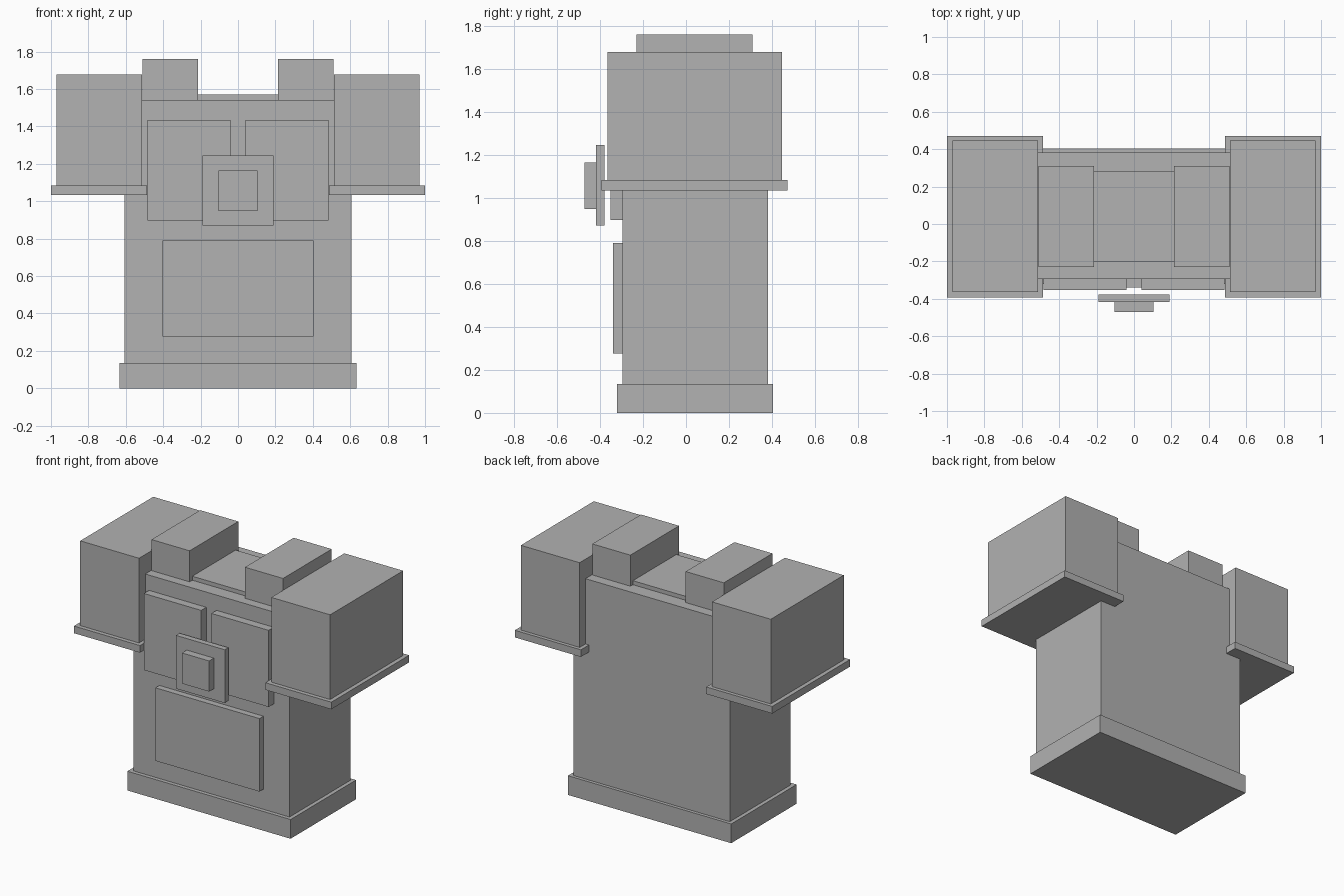
import bpy
import bmesh

if "Cube" in bpy.data.objects:
    bpy.data.objects.remove(bpy.data.objects["Cube"])

grey = bpy.data.materials.new("plain grey")
grey.diffuse_color = (0.445, 0.445, 0.445, 1.0)
grey.use_nodes = True
grey.node_tree.nodes["Principled BSDF"].inputs["Base Color"].default_value = grey.diffuse_color


def box(name, x, y, z):
    """Box spanning the (min, max) ranges on each axis."""
    mesh = bpy.data.meshes.new(name)
    bm = bmesh.new()
    bmesh.ops.create_cube(bm, size=1.0)
    for v in bm.verts:
        for axis, (lo, hi) in enumerate((x, y, z)):
            v.co[axis] = hi if v.co[axis] > 0 else lo
    bm.to_mesh(mesh)
    bm.free()
    mesh.materials.append(grey)
    obj = bpy.data.objects.new(name, mesh)
    bpy.context.collection.objects.link(obj)
    return obj


def centred(name, half_width, y, z):
    return box(name, (-half_width, half_width), y, z)


def pair(name, x, y, z):
    """The same box on the right and left sides."""
    box("right_" + name, x, y, z)
    box("left_" + name, (-x[1], -x[0]), y, z)


# Body, hem and neck
centred("torso", 0.607, (-0.295, 0.381), (0.135, 1.542))
centred("hem", 0.634, (-0.322, 0.404), (0.0, 0.135))
centred("neck_plate", 0.22, (-0.20, 0.282), (1.50, 1.57))

# Front armour plates
centred("belly_plate", 0.404, (-0.339, -0.295), (0.276, 0.789))
pair("chest_plate", (0.04, 0.485), (-0.352, -0.295), (0.897, 1.435))

# Emblem standing off the chest
centred("emblem_plate", 0.19, (-0.418, -0.378), (0.871, 1.245))
centred("emblem_centre", 0.105, (-0.471, -0.418), (0.949, 1.164))

# Shoulders
pair("shoulder_strap", (0.215, 0.511), (-0.23, 0.31), (1.50, 1.76))
pair("shoulder_pad", (0.514, 0.971), (-0.364, 0.446), (1.084, 1.679))
pair("shoulder_rim", (0.487, 1.0), (-0.393, 0.471), (1.034, 1.084))
